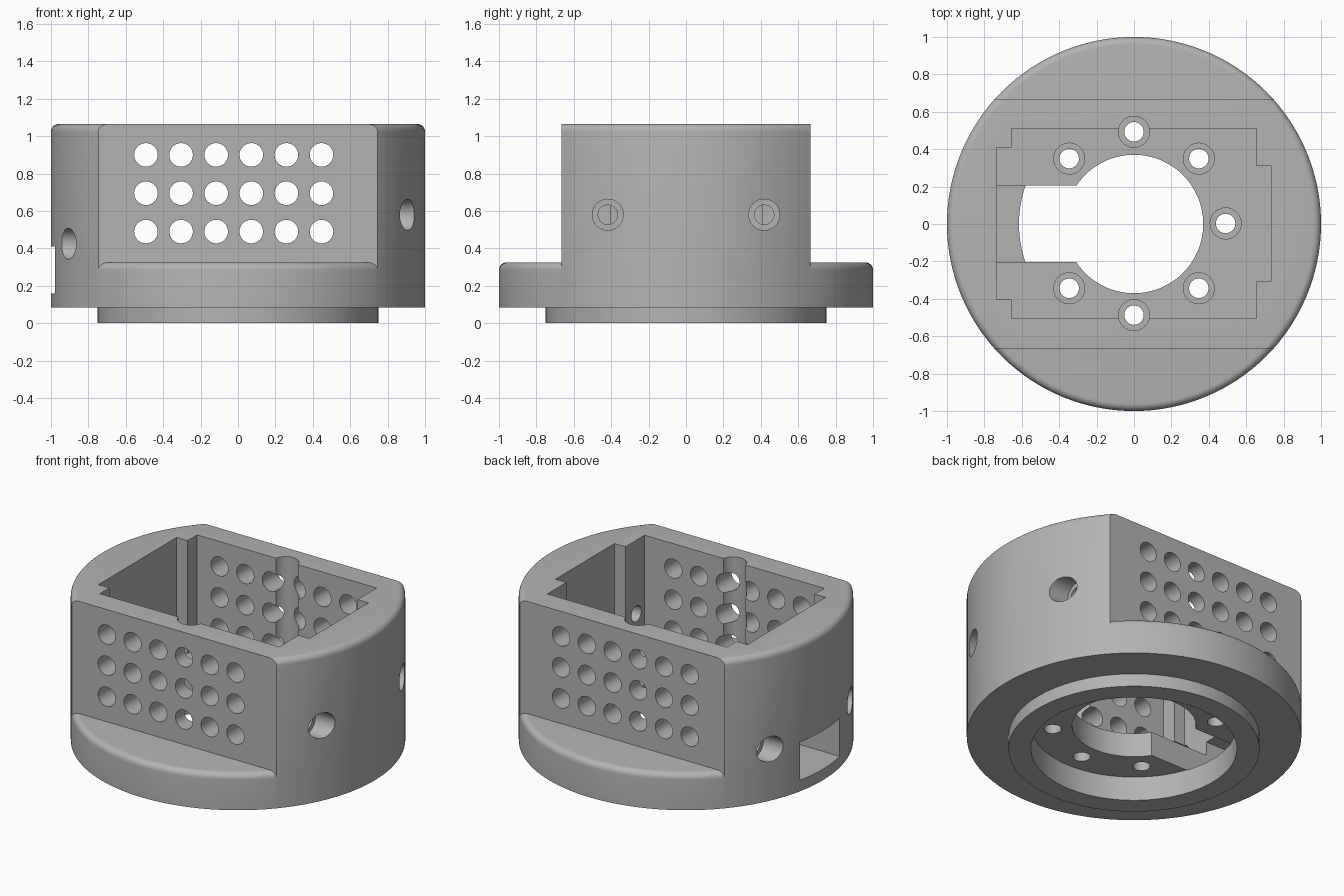
import bpy, bmesh, math
from mathutils import Matrix, Vector

if "Cube" in bpy.data.objects:
    bpy.data.objects.remove(bpy.data.objects["Cube"], do_unlink=True)

grey = bpy.data.materials.new("plain_grey")
grey.use_nodes = True
GREY = (0.45, 0.45, 0.45, 1)
grey.diffuse_color = GREY
grey.node_tree.nodes["Principled BSDF"].inputs["Base Color"].default_value = GREY

SIDES = 128
FLAT_Y = 0.665
FILLET = 0.04
LEDGE_Z, TOP_Z, FLOOR_Z, BORE_Z = 0.325, 1.065, 0.32, 0.16


def new_object(name, bm):
    bmesh.ops.recalc_face_normals(bm, faces=bm.faces)
    mesh = bpy.data.meshes.new(name)
    bm.to_mesh(mesh)
    bm.free()
    obj = bpy.data.objects.new(name, mesh)
    bpy.context.collection.objects.link(obj)
    mesh.materials.append(grey)
    return obj


def lathe(name, lower, top):
    """Solid of revolution whose top rim has a rounded edge."""
    pts = list(lower)
    for i in range(7):
        a = math.radians(15 * i)
        pts.append((1 - FILLET + FILLET * math.cos(a), top - FILLET + FILLET * math.sin(a)))
    bm = bmesh.new()
    rings = []
    for r, z in pts:
        rings.append([bm.verts.new((r * math.cos(math.tau * k / SIDES),
                                    r * math.sin(math.tau * k / SIDES), z))
                      for k in range(SIDES)])
    for a, b in zip(rings, rings[1:]):
        for k in range(SIDES):
            n = (k + 1) % SIDES
            bm.faces.new((a[k], a[n], b[n], b[k]))
    bm.faces.new(rings[0])
    bm.faces.new(rings[-1])
    return new_object(name, bm)


def box(name, lo, hi):
    lo, hi = Vector(lo), Vector(hi)
    bm = bmesh.new()
    bmesh.ops.create_cube(bm, size=1, matrix=Matrix.Translation((lo + hi) / 2)
                          @ Matrix.Diagonal((*(hi - lo), 1)))
    return new_object(name, bm)


def rod(name, start, end, radius, sides=32):
    start, end = Vector(start), Vector(end)
    axis = end - start
    turn = axis.to_track_quat('Z', 'Y').to_matrix().to_4x4()
    bm = bmesh.new()
    bmesh.ops.create_cone(bm, cap_ends=True, segments=sides, radius1=radius, radius2=radius,
                          depth=axis.length, matrix=Matrix.Translation((start + end) / 2) @ turn)
    return new_object(name, bm)


def combine(target, tool, operation='DIFFERENCE'):
    tool.hide_render = True
    mod = target.modifiers.new("cut", 'BOOLEAN')
    mod.operation = operation
    mod.solver = 'EXACT'
    mod.object = tool
    bpy.context.view_layer.objects.active = target
    bpy.ops.object.modifier_apply(modifier=mod.name)
    bpy.data.objects.remove(tool, do_unlink=True)


# Round base with a narrower foot ring, and the tower with two flat sides
housing = lathe("housing", [(0.75, 0), (0.75, 0.085), (1, 0.085)], LEDGE_Z)
tower = lathe("tower", [(1, 0.2)], TOP_Z)
combine(tower, box("slab", (-2, -FLAT_Y, 0), (2, FLAT_Y, 2)), 'INTERSECT')
combine(housing, tower, 'UNION')

# Open pocket with a shallow recess in each end wall
combine(housing, box("pocket", (-0.655, -0.505, FLOOR_Z), (0.655, 0.51, 2)))
combine(housing, box("wide_recess", (-0.735, -0.405, FLOOR_Z), (-0.5, 0.41, 2)))
combine(housing, box("narrow_recess", (0.5, -0.305, FLOOR_Z), (0.735, 0.31, 2)))

# Underside bore, centre opening and side slot
combine(housing, rod("bore", (0, 0, -1), (0, 0, BORE_Z), 0.615, SIDES))
combine(housing, rod("centre_opening", (0, 0, -1), (0, 0, 0.6), 0.37, SIDES))
combine(housing, box("side_slot", (-1.2, -0.204, BORE_Z - 0.002), (-0.2, 0.207, 0.41)))

# Counterbored floor holes, with clearance grooves running up the walls
for k in range(-3, 4):
    a = math.radians(45 * k) if abs(k) < 4 else 0
    x, y = 0.49 * math.cos(a), 0.49 * math.sin(a) + 0.003
    combine(housing, rod("floor_hole", (x, y, -1), (x, y, 0.6), 0.052))
    combine(housing, rod("floor_counterbore", (x, y, 0.24), (x, y, 2), 0.083))

# Counterbored holes through the round end walls
for side, z in ((1, 0.58), (-1, 0.425)):
    for y in (-0.418, 0.418):
        combine(housing, rod("wall_hole", (side * 0.5, y, z), (side * 1.2, y, z), 0.052))
        combine(housing, rod("wall_counterbore", (side * 0.8, y, z), (side * 1.2, y, z), 0.083))

# Grid of vents through both flat walls
for col in range(6):
    for row in range(3):
        x, z = -0.492 + 0.1877 * col, 0.49 + 0.205 * row
        combine(housing, rod("vent", (x, -1.2, z), (x, 1.2, z), 0.063))

# Smooth the round surfaces, keep the machined edges crisp
bpy.ops.object.select_all(action='DESELECT')
housing.select_set(True)
bpy.context.view_layer.objects.active = housing
bpy.ops.object.shade_smooth_by_angle(angle=math.radians(30))
